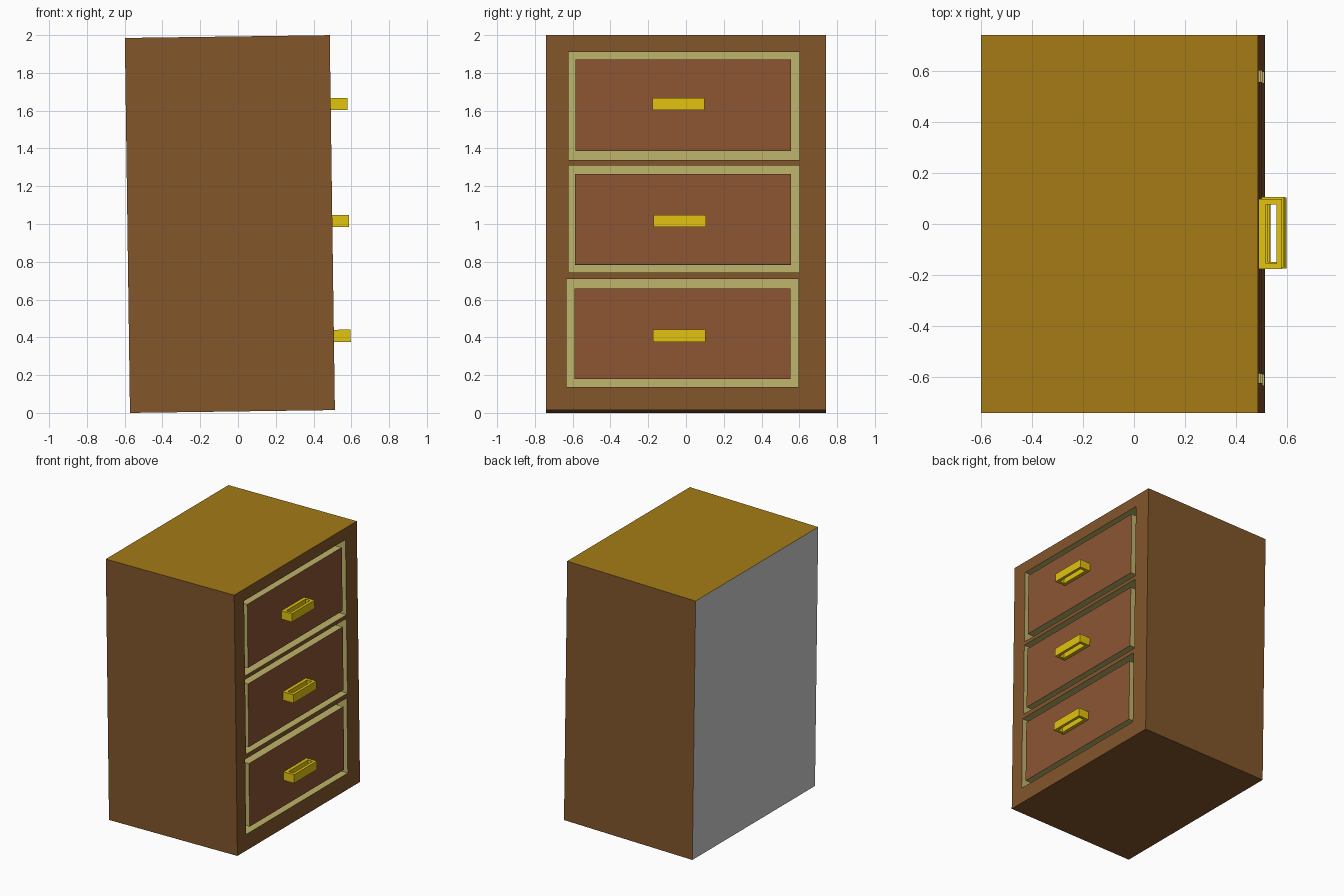
import bpy, bmesh
from mathutils import Matrix

if "Cube" in bpy.data.objects:
    bpy.data.objects.remove(bpy.data.objects["Cube"])

# The whole cabinet leans slightly about the y axis
TILT = Matrix.Translation((-0.0295, 0, 0.0074)) @ Matrix.Rotation(-0.0137, 4, 'Y')
FRONT, HEIGHT, HALF_Y, GROOVE = 0.5425, 1.985, 0.74, 0.08


def material(name, hex_code):
    m = bpy.data.materials.new(name)
    rgb = [int(hex_code[i:i + 2], 16) / 255 for i in (0, 2, 4)]
    m.diffuse_color = [((c + 0.055) / 1.055) ** 2.4 if c > 0.04 else c / 12.92 for c in rgb] + [1]
    m.use_nodes = True
    m.node_tree.nodes["Principled BSDF"].inputs["Base Color"].default_value = m.diffuse_color
    return m


wood = material("wood", "82562B")
top_wood = material("top_wood", "A47B15")
drawer_wood = material("drawer_wood", "8C5533")
pale = material("pale_trim", "BFB46B")
brass = material("brass", "E2C30F")


def add_box(bm, lo, hi):
    size = [h - l for l, h in zip(lo, hi)]
    mid = [(h + l) / 2 for l, h in zip(lo, hi)]
    bmesh.ops.create_cube(bm, size=1, matrix=Matrix.Translation(mid) @ Matrix.Diagonal((*size, 1)))


def finish(name, bm, mats, pick=lambda n: 0):
    bm.normal_update()
    for f in bm.faces:
        f.material_index = pick(f.normal)
    me = bpy.data.meshes.new(name)
    bm.to_mesh(me)
    bm.free()
    for m in mats:
        me.materials.append(m)
    ob = bpy.data.objects.new(name, me)
    bpy.context.collection.objects.link(ob)
    ob.matrix_world = TILT
    return ob


# Cabinet body: brown sides, golden top, grey back
bm = bmesh.new()
add_box(bm, (-FRONT, -HALF_Y, 0), (FRONT, HALF_Y, HEIGHT))
body = finish("cabinet_body", bm, [wood, top_wood, None],
              lambda n: 1 if n.z > 0.5 else 2 if n.x < -0.5 else 0)

# Per drawer: opening, panel and handle, each as (y0, y1, z0, z1)
drawers = [
    ("upper", (-0.622, 0.602, 1.325, 1.896), (-0.585, 0.556, 1.372, 1.855), (-0.177, 0.098, 1.588, 1.651)),
    ("middle", (-0.622, 0.602, 0.728, 1.296), (-0.588, 0.556, 0.770, 1.251), (-0.171, 0.106, 0.969, 1.033)),
    ("lower", (-0.632, 0.595, 0.123, 0.694), (-0.589, 0.553, 0.165, 0.645), (-0.174, 0.103, 0.360, 0.425)),
]

pockets = bmesh.new()
for name, opening, panel, grip in drawers:
    y0, y1, z0, z1 = opening
    add_box(pockets, (FRONT - GROOVE, y0, z0), (FRONT + 0.1, y1, z1))

    # Drawer front, flush with the cabinet, with pale edges
    y0, y1, z0, z1 = panel
    bm = bmesh.new()
    add_box(bm, (FRONT - GROOVE, y0, z0), (FRONT, y1, z1))
    finish(name + "_drawer_front", bm, [drawer_wood, pale], lambda n: 0 if n.x > 0.5 else 1)

    # Handle: a rectangular loop, open from top to bottom
    y0, y1, z0, z1 = grip
    a, b, e = FRONT, FRONT + 0.089, 0.022
    bm = bmesh.new()
    outer = [(a, y0), (b, y0), (b, y1), (a, y1)]
    inner = [(a + 0.026, y0 + e), (b - e, y0 + e), (b - e, y1 - e), (a + 0.026, y1 - e)]
    o, i = ([bm.verts.new((x, y, z0)) for x, y in ring] for ring in (outer, inner))
    faces = [bm.faces.new((o[k], o[(k + 1) % 4], i[(k + 1) % 4], i[k])) for k in range(4)]
    ext = bmesh.ops.extrude_face_region(bm, geom=faces, use_keep_orig=True)["geom"]
    moved = [v for v in ext if isinstance(v, bmesh.types.BMVert)]
    bmesh.ops.translate(bm, verts=moved, vec=(0, 0, z1 - z0))
    bmesh.ops.recalc_face_normals(bm, faces=bm.faces)
    finish(name + "_handle", bm, [brass])

# Recessed openings cut into the cabinet
cutter = finish("drawer_opening_cutter", pockets, [pale])
cutter.hide_render = True
cutter.display_type = 'WIRE'
cut = body.modifiers.new("drawer_openings", 'BOOLEAN')
cut.operation = 'DIFFERENCE'
cut.solver = 'EXACT'
cut.material_mode = 'TRANSFER'
cut.object = cutter
